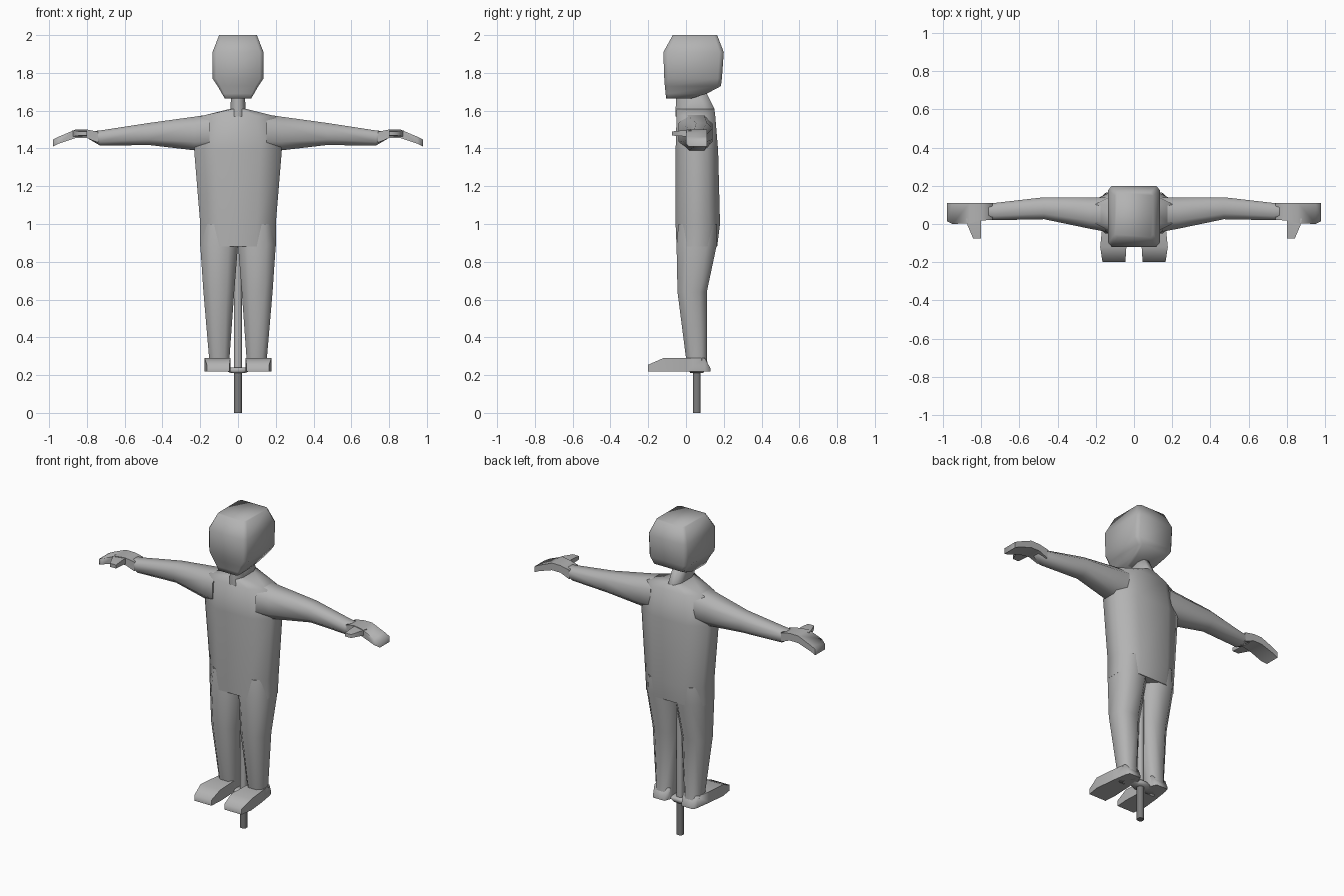
import bpy, bmesh, math

def material(name, v):
    m = bpy.data.materials.new(name)
    m.diffuse_color = (v, v, v, 1)
    return m

GREY = material("body grey", 0.45)
DARK = material("dark grey", 0.2)

def loft(name, axis, rings, cut, mat=GREY, mirror=False, angle=80):
    """Skin box or octagon sections (t, a0, a1, b0, b1) along an axis.
    cut is the corner chamfer as a fraction of the section size."""
    bm = bmesh.new()
    rows = []
    for t, a0, a1, b0, b1 in rings:
        if cut:
            k = 1 - cut
            uv = [(cut, 0), (k, 0), (1, cut), (1, k), (k, 1), (cut, 1), (0, k), (0, cut)]
        else:
            uv = [(0, 0), (1, 0), (1, 1), (0, 1)]
        row = []
        for u, v in uv:
            p = [a0 + (a1 - a0) * u, b0 + (b1 - b0) * v]
            p.insert(axis, t)
            row.append(bm.verts.new(p))
        rows.append(row)
    n = len(rows[0])
    for r, s in zip(rows, rows[1:]):
        for i in range(n):
            j = (i + 1) % n
            bm.faces.new((r[i], r[j], s[j], s[i]))
    bm.faces.new(rows[0])
    bm.faces.new(rows[-1])
    bmesh.ops.recalc_face_normals(bm, faces=bm.faces)
    me = bpy.data.meshes.new(name)
    bm.to_mesh(me)
    bm.free()
    me.materials.append(mat)
    ob = bpy.data.objects.new(name, me)
    bpy.context.collection.objects.link(ob)
    if mirror:
        ob.modifiers.new("mirror", 'MIRROR').use_mirror_merge = False
    bpy.ops.object.select_all(action='DESELECT')
    ob.select_set(True)
    bpy.context.view_layer.objects.active = ob
    bpy.ops.object.shade_smooth_by_angle(angle=math.radians(angle))
    return ob

X, Y, Z = 0, 1, 2

# torso and sloping shoulders
loft("torso", Z, [(0.88, -.2, .2, -.05, .165),
                  (1.00, -.2, .2, -.055, .18),
                  (1.39, -.232, .232, -.055, .17),
                  (1.57, -.20, .20, -.05, .155),
                  (1.61, -.04, .04, -.055, .15)], .25)

# neck
loft("neck", Z, [(1.57, -.04, .04, -.055, .15),
                 (1.61, -.04, .04, -.055, .15),
                 (1.70, -.036, .036, -.05, .105)], .25)

# head, chamfered block with a narrow chin
loft("head", Z, [(1.665, -.07, .07, -.105, .03),
                 (1.69, -.085, .085, -.108, .11),
                 (1.73, -.108, .108, -.112, .185),
                 (1.77, -.135, .135, -.115, .19),
                 (1.91, -.135, .135, -.12, .20),
                 (2.00, -.10, .10, -.07, .165)], .07, angle=100)

# arms, from inside the shoulder to the cuff
loft("arms", X, [(.15, -.04, .14, 1.39, 1.58),
                 (.23, -.025, .14, 1.39, 1.568),
                 (.47, .025, .14, 1.418, 1.535),
                 (.73, .02, .11, 1.415, 1.495),
                 (.79, .03, .105, 1.45, 1.49)], .25, mirror=True)

# flat hands bending down at the fingers
loft("hands", X, [(.74, .022, .11, 1.43, 1.488),
                  (.80, .018, .11, 1.455, 1.50),
                  (.86, .004, .11, 1.455, 1.50),
                  (.95, 0, .11, 1.425, 1.462),
                  (.98, .015, .11, 1.41, 1.447)], 0, mirror=True)

# thumbs pointing forward
loft("thumbs", Y, [(-.075, .80, .842, 1.468, 1.49),
                   (-.01, .80, .87, 1.464, 1.496),
                   (.03, .80, .88, 1.462, 1.496)], 0, mirror=True)

# trouser legs
loft("legs", Z, [(.22, .045, .15, .015, .12),
                 (.29, .045, .153, 0, .11),
                 (.64, .02, .183, -.045, .11),
                 (.89, 0, .2, -.05, .163),
                 (1.0, 0, .19, -.04, .165)], .25, mirror=True)

# feet with sloped toes
loft("feet", Y, [(-.2, .045, .165, .22, .255),
                 (-.12, .04, .177, .22, .29),
                 (.0, .045, .165, .22, .29),
                 (.10, .05, .15, .22, .29),
                 (.13, .06, .14, .22, .235)], 0, mirror=True)

# support pole: lower peg, collar and the rod running up between the legs
loft("peg", Z, [(0, -.02, .02, .037, .077), (.215, -.02, .02, .037, .077)], .25, DARK)
loft("collar", Z, [(.21, -.035, .035, .022, .092),
                   (.225, -.07, .07, .017, .097),
                   (.24, -.04, .04, .022, .092)], .25)
loft("rod", Z, [(.22, -.02, .02, .037, .077), (.95, -.02, .02, .037, .077)], .25)
